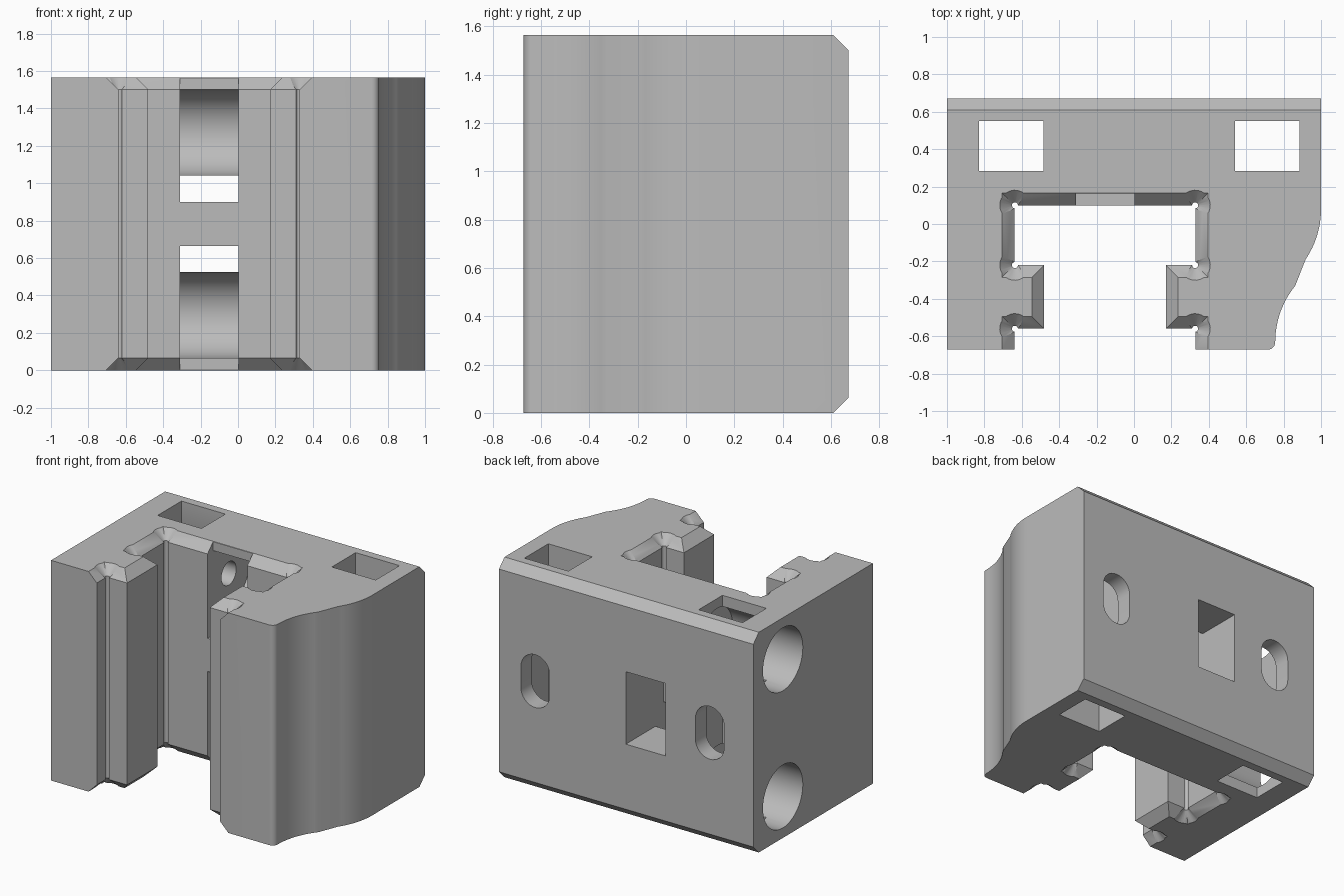
import bpy, bmesh
from math import sin, cos, radians

H, MID = 1.565, 0.7825      # block height and its middle
BACK = 0.672                # half depth
SLOT_X = -0.155             # symmetry line of the front slot

default = bpy.data.objects.get("Cube")
if default:
    bpy.data.objects.remove(default, do_unlink=True)

grey = bpy.data.materials.new("light_grey")
grey.use_nodes = True
colour = (0.5, 0.5, 0.5, 1)
grey.diffuse_color = colour
grey.node_tree.nodes["Principled BSDF"].inputs["Base Color"].default_value = colour


def arc(cx, cy, r, a0, a1, n=16):
    angles = [radians(a0 + (a1 - a0) * i / n) for i in range(n + 1)]
    return [(cx + r * cos(a), cy + r * sin(a)) for a in angles]


def loft(name, rings, axis="z"):
    """Solid through matching 2D rings, given as (position along axis, points)."""
    place = {"x": lambda a, b, t: (t, a, b),
             "y": lambda a, b, t: (a, t, b),
             "z": lambda a, b, t: (a, b, t)}[axis]
    bm = bmesh.new()
    loops = [[bm.verts.new(place(a, b, t)) for a, b in pts] for t, pts in rings]
    bm.faces.new(loops[0])
    bm.faces.new(loops[-1])
    for low, high in zip(loops, loops[1:]):
        for i in range(len(low)):
            j = (i + 1) % len(low)
            bm.faces.new((low[i], low[j], high[j], high[i]))
    bmesh.ops.recalc_face_normals(bm, faces=bm.faces)
    mesh = bpy.data.meshes.new(name)
    bm.to_mesh(mesh)
    bm.free()
    obj = bpy.data.objects.new(name, mesh)
    bpy.context.collection.objects.link(obj)
    mesh.materials.append(grey)
    return obj


def prism(name, pts, axis, lo, hi):
    return loft(name, [(lo, pts), (hi, pts)], axis)


def box(x0, x1, y0, y1):
    return [(x0, y0), (x1, y0), (x1, y1), (x0, y1)]


def cut(cutter):
    cutter.hide_render = True
    mod = block.modifiers.new("cut", "BOOLEAN")
    mod.operation = "DIFFERENCE"
    mod.solver = "EXACT"
    mod.object = cutter
    bpy.ops.object.select_all(action="DESELECT")
    bpy.context.view_layer.objects.active = block
    block.select_set(True)
    bpy.ops.object.modifier_apply(modifier=mod.name)
    bpy.data.objects.remove(cutter, do_unlink=True)


# Main block: plan outline with an S-curved left flank
outline = [(-1, BACK), (-1, -BACK)]
outline += arc(0.715, -0.632, 0.04, -90, 0, 6)
outline += arc(1.235, -0.632, 0.48, 180, 141, 12)[1:]
outline += arc(0.52, 0.08, 0.48, -34, 0, 12)
outline += [(1, BACK)]
block = prism("slotted_block", outline, "z", 0, H)

# Chamfers along the top and bottom back edges
wedge = [(0.51, H + 0.1), (0.772, H - 0.162), (0.8, H + 0.2)]
cut(prism("top_chamfer", wedge, "x", -1.2, 1.2))
cut(prism("bottom_chamfer", [(y, H - z) for y, z in wedge], "x", -1.2, 1.2))


# Front slot with two inward ridges, flared at both ends
def slot(d):
    half = [(0.485 + d, -0.8), (0.485 + d, -0.56 + d), (0.325 + d, -0.56 + d),
            (0.325 + d, -0.22 - d), (0.485 + d, -0.22 - d), (0.485 + d, 0.1 + d)]
    return ([(SLOT_X + u, y) for u, y in half]
            + [(SLOT_X - u, y) for u, y in reversed(half)])


flare = [(-0.02, 0.085), (0.065, 0), (H - 0.065, 0), (H + 0.02, 0.085)]
cut(loft("slot_cutter", [(z, slot(d)) for z, d in flare]))

# Round corner reliefs with conical ends
for side in (-1, 1):
    for y in (0.1, -0.22, -0.56):
        x = SLOT_X + side * 0.482
        rings = [(z, arc(x, y, 0.016 + d, 4, 349, 23)) for z, d in flare]
        cut(loft("relief_cutter", rings))

# Rear window and twin round pockets, leaving a bridge across the slot wall
upper = [(0.25, 0.9), (0.05, 0.9), (0.05, H + 0.1), (0.163, H + 0.1), (0.163, 1.5)]
upper += arc(0.34, 1.27, 0.23, 90, -90, 24) + [(0.8, 1.04)]
lower = [(y, 2 * MID - z) for y, z in reversed(upper)]
cut(prism("pocket_cutter", upper + lower, "x", -0.31, 0.003))

# Bores in the right side, each with a small hole through to the pocket
for z in (1.27, 2 * MID - 1.27):
    cut(prism("bore_cutter", arc(0.34, z, 0.224, 0, 352.5, 47), "x", -1.2, -0.45))
    cut(prism("hole_cutter", arc(0.34, z, 0.083, 0, 345, 23), "x", -0.5, -0.2))

# Vertical shafts, each reached by an upright rounded slot in the back
for x0, slot_x in ((-0.83, -0.658), (0.54, 0.715)):
    cut(prism("shaft_cutter", box(x0, x0 + 0.345, 0.283, 0.55), "z", -0.1, H + 0.1))
    ends = (arc(slot_x, MID + 0.075, 0.113, 0, 180)
            + arc(slot_x, MID - 0.075, 0.113, 180, 360))
    cut(prism("rounded_slot_cutter", ends, "y", 0.45, 0.8))

# Smooth curved walls, keep edges crisp
bpy.context.view_layer.objects.active = block
block.select_set(True)
bpy.ops.object.shade_smooth_by_angle(angle=radians(25))
